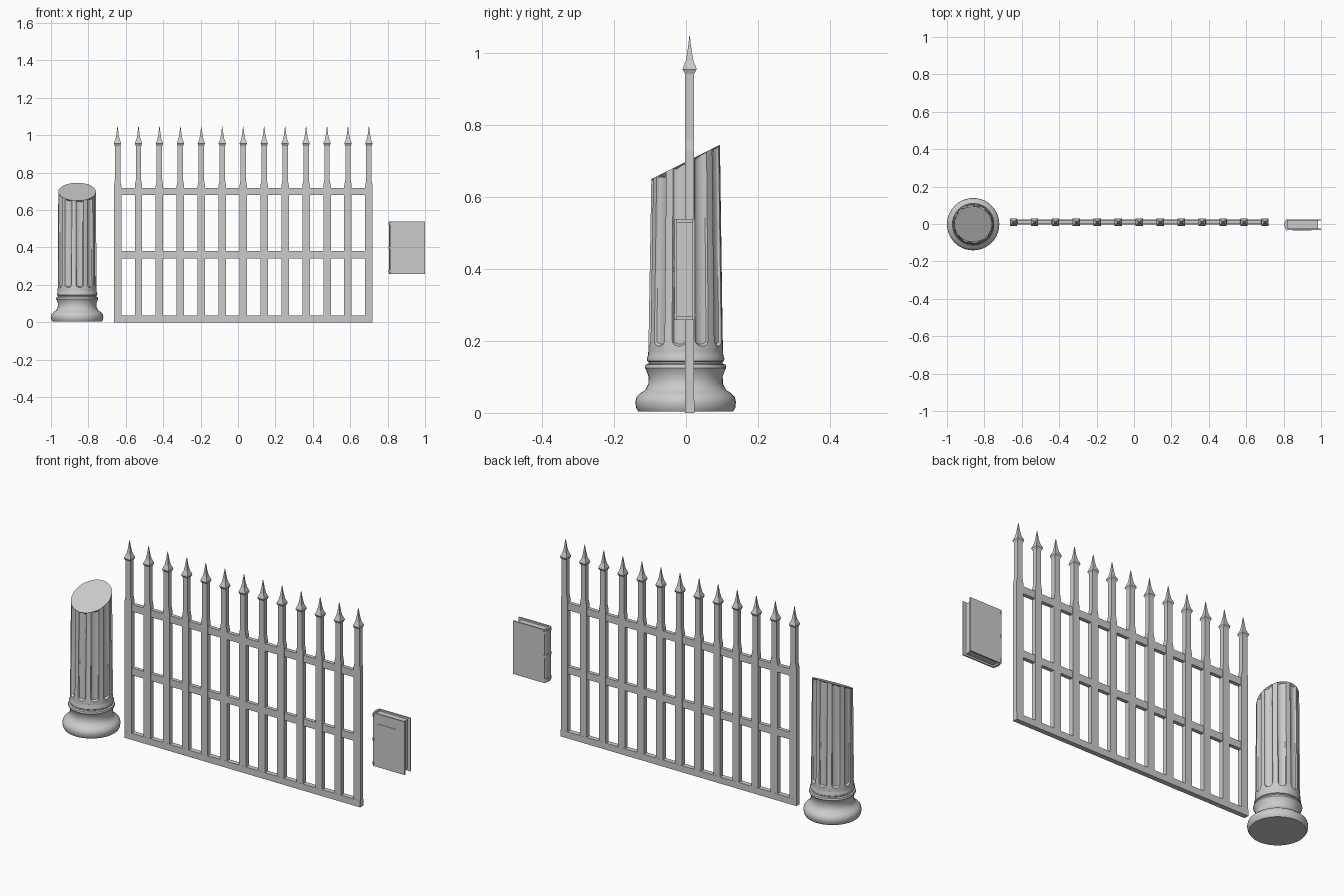
import bpy, bmesh, math, random

if "Cube" in bpy.data.objects:
    bpy.data.objects.remove(bpy.data.objects["Cube"])
random.seed(4)


def finish(name, bm, smooth=None):
    bmesh.ops.recalc_face_normals(bm, faces=bm.faces)
    me = bpy.data.meshes.new(name)
    bm.to_mesh(me)
    bm.free()
    ob = bpy.data.objects.new(name, me)
    bpy.context.collection.objects.link(ob)
    if smooth:
        bpy.ops.object.select_all(action='DESELECT')
        ob.select_set(True)
        bpy.context.view_layer.objects.active = ob
        bpy.ops.object.shade_smooth_by_angle(angle=math.radians(smooth))
    return ob


def loft(bm, rings):
    """Bridge closed rings of points and cap both ends."""
    rows = [[bm.verts.new(p) for p in r] for r in rings]
    n = len(rows[0])
    for a, b in zip(rows, rows[1:]):
        for i in range(n):
            j = (i + 1) % n
            bm.faces.new((a[i], a[j], b[j], b[i]))
    bm.faces.new(rows[0])
    bm.faces.new(rows[-1])


def box(bm, x0, x1, y0, y1, z0, z1):
    loft(bm, [[(x0, y0, z), (x1, y0, z), (x1, y1, z), (x0, y1, z)] for z in (z0, z1)])


def boxes(name, *dims):
    bm = bmesh.new()
    for d in dims:
        box(bm, *d)
    return finish(name, bm)


# Column base: turned mouldings
CX, CY = -0.86, -0.001
profile = [(.132, .004), (.138, .014), (.14, .03), (.137, .044), (.126, .055), (.112, .064),
           (.104, .08), (.103, .1), (.109, .118), (.113, .125), (.111, .134),
           (.103, .137), (.103, .142), (.107, .145), (.108, .152), (.105, .159), (.104, .17)]
bm = bmesh.new()
loft(bm, [[(CX + r * math.cos(t * math.tau / 40), CY + r * math.sin(t * math.tau / 40), z)
           for t in range(40)] for r, z in profile])
finish("column_base", bm, 35)

# Column shaft: ten round-ended flutes closing under a slanted broken top
FLUTES, HALF = 10, math.radians(11.5)
cols = []
for k in range(FLUTES):
    mid = math.radians(-10) + k * math.tau / FLUTES
    for u in (-1, -.85, -.5, 0, .5, .85, 1):
        cols.append((mid + u * HALF, math.sqrt(1 - u * u)))
    cols.append((mid + math.pi / FLUTES, 0))


def pt(a, r, z, widen=0):
    return (CX + (r + widen) * math.cos(a), CY + r * math.sin(a), z)


rings = [[] for _ in range(5)]
for a, d in cols:
    start = .203 - .018 * d
    top = .698 + .5 * .0955 * math.sin(a)
    chip = random.uniform(.003, .012)
    rings[0].append(pt(a, .104, .16))
    rings[1].append(pt(a, .1035, start))
    rings[2].append(pt(a, .1033 - .012 * d, start + .005 * d + .001))
    rings[3].append(pt(a, .0958 - .011 * d, top - chip, .005))
    rings[4].append(pt(a, .0955, top, .005))
bm = bmesh.new()
loft(bm, rings)
finish("column_shaft", bm, 30)

# Fence pickets: wide lower bar, narrow neck, four-sided spear tip
FY = .01
spear = [(.02, .0125, 0), (.02, .0125, .73), (.0145, .0125, .76), (.0145, .0125, .943),
         (.0195, .0195, .955), (.0175, .0175, .963), (.0105, .0105, .98),
         (.006, .006, 1.005), (.0008, .0008, 1.048)]
bm = bmesh.new()
for i in range(13):
    x = -.644 + i * .112
    loft(bm, [[(x + sx * a, FY + sy * b, z) for sx, sy in ((-1, -1), (1, -1), (1, 1), (-1, 1))]
              for a, b, z in spear])
finish("fence_pickets", bm)

# Fence rails
boxes("fence_rails",
      (-.664, .72, FY - .013, FY + .013, 0, .035),
      (-.644, .7, FY - .01, FY + .01, .342, .38),
      (-.644, .7, FY - .01, FY + .01, .68, .718))

# Book: two covers, page block, rounded spine with raised bands, front label
boxes("book_covers", (.814, 1, -.032, -.025, .258, .54), (.814, 1, .018, .025, .258, .54))
boxes("book_pages", (.816, .984, -.026, .019, .267, .531))
boxes("book_label", (.847, .948, -.0345, -.03, .432, .488))


def spine(bm, grow, z0, z1):
    arc = [(.82 - (.012 + grow) * math.sin(t * math.pi / 8),
            -.0035 - (.0285 + grow) * math.cos(t * math.pi / 8)) for t in range(9)]
    loft(bm, [[(x, y, z) for x, y in arc] for z in (z0, z1)])


bm = bmesh.new()
spine(bm, 0, .258, .54)
finish("book_spine", bm, 30)
bm = bmesh.new()
for z in (.272, .399, .526):
    spine(bm, .003, z - .007, z + .007)
finish("spine_bands", bm, 30)
